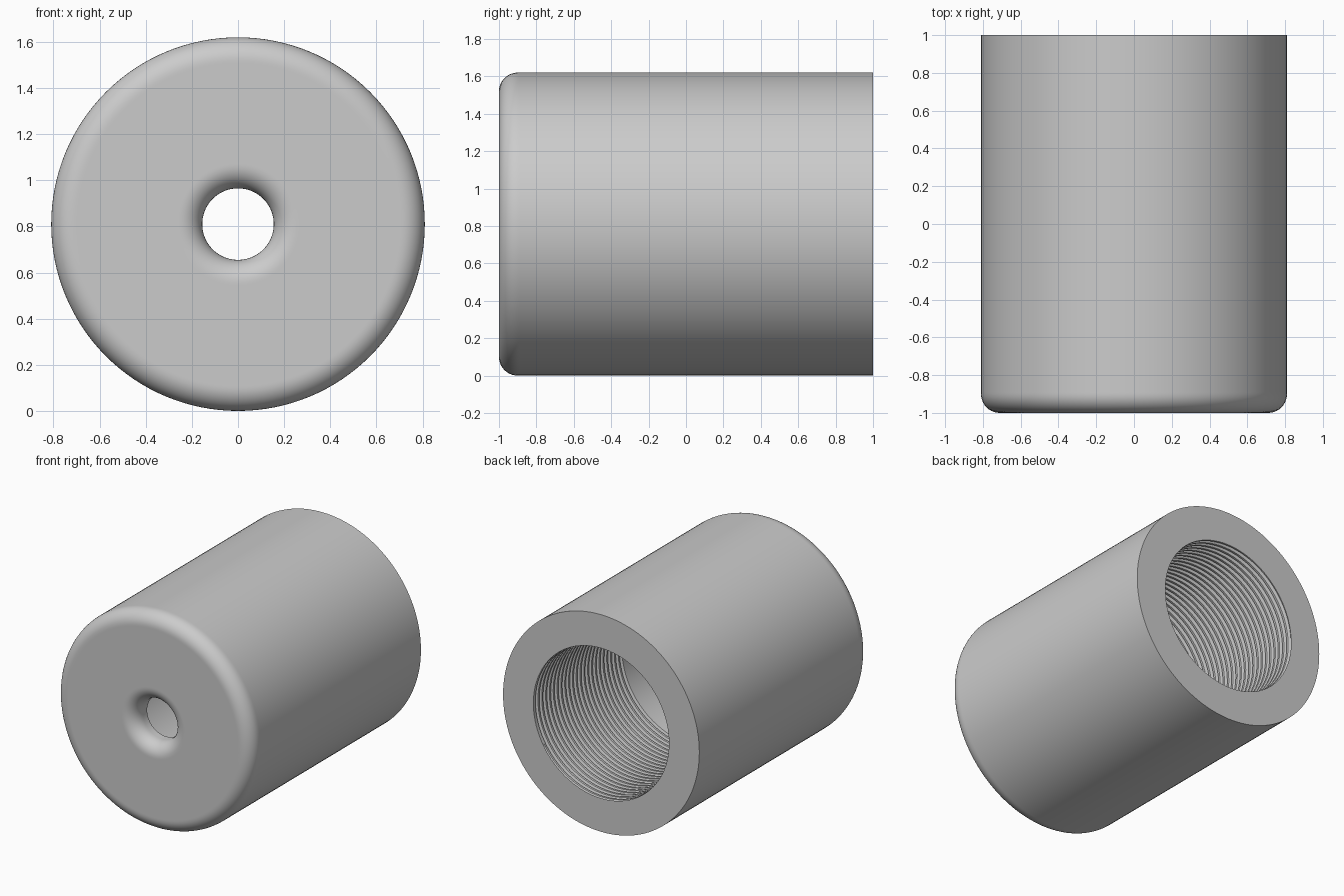
import bpy
import bmesh
from math import sin, cos, pi, tau

cube = bpy.data.objects.get("Cube")
if cube:
    bpy.data.objects.remove(cube)

SEGS = 128
RADIUS = 0.81        # outer radius, also the axis height
BORE = 0.56          # threaded bore
HOLE = 0.155         # small hole through the front wall
FILLET = 0.1
FLOOR_Y = -0.85      # inner face of the front wall
THREAD_Y = -0.06     # where the thread stops
PITCH = 0.045
DEPTH = 0.028


def at(r, y, turn):
    """Point at a radius and depth, a given fraction of a turn round the axis."""
    return (r * cos(tau * turn), y, RADIUS + r * sin(tau * turn))


def skin(bm, columns):
    """Join neighbouring columns of points with quads."""
    cols = [[bm.verts.new(p) for p in col] for col in columns]
    for a, b in zip(cols, cols[1:]):
        for j in range(len(a) - 1):
            bm.faces.new((a[j], b[j], b[j + 1], a[j + 1]))


def arc(r, y, start, end, steps=10):
    """Quarter-round profile points about (r, y)."""
    angles = [start + (end - start) * i / steps for i in range(steps + 1)]
    return [(r + FILLET * cos(t), y + FILLET * sin(t)) for t in angles]


# Profile of the smooth surfaces, with support loops beside each fillet
edge_y = -1 + FILLET
profile = [(BORE, THREAD_Y), (BORE, FLOOR_Y), (HOLE, FLOOR_Y)]
profile += arc(HOLE + FILLET, edge_y, pi, 1.5 * pi)
profile += [(HOLE + FILLET + 0.01, -1), (RADIUS - FILLET - 0.01, -1)]
profile += arc(RADIUS - FILLET, edge_y, -pi / 2, 0)
profile += [(RADIUS, edge_y + 0.01), (RADIUS, 1), (BORE, 1)]

bm = bmesh.new()
turns = [i / SEGS for i in range(SEGS + 1)]
skin(bm, [[at(r, y, t) for r, y in profile] for t in turns])

# Helical thread: crest and root rows climbing one pitch per turn
tooth = [(0.0, 0), (0.35, 0), (0.6, DEPTH), (0.75, DEPTH)]
count = int((1 - THREAD_Y) / PITCH) + 3


def thread_point(k, phase, cut, turn):
    y = THREAD_Y + (k - 1 + phase + turn) * PITCH
    if y <= THREAD_Y + 0.002 or y >= 0.998:
        y, cut = (THREAD_Y if y < 0 else 1), 0
    return at(BORE + cut, y, turn)


skin(bm, [[thread_point(k, phase, cut, t)
           for k in range(-1, count) for phase, cut in tooth] for t in turns])

# Weld the seam and the thread ends into one closed body
bmesh.ops.remove_doubles(bm, verts=bm.verts, dist=0.0005)
bmesh.ops.recalc_face_normals(bm, faces=bm.faces)
mesh = bpy.data.meshes.new("threaded_sleeve")
bm.to_mesh(mesh)
bm.free()

# Plain grey metal
grey = bpy.data.materials.new("light_grey")
grey.use_nodes = True
colour = (0.6, 0.6, 0.6, 1)
grey.diffuse_color = colour
grey.node_tree.nodes["Principled BSDF"].inputs["Base Color"].default_value = colour
mesh.materials.append(grey)

sleeve = bpy.data.objects.new("threaded_sleeve", mesh)
bpy.context.collection.objects.link(sleeve)
bpy.ops.object.select_all(action="DESELECT")
sleeve.select_set(True)
bpy.context.view_layer.objects.active = sleeve
bpy.ops.object.shade_smooth_by_angle(angle=pi / 6)
